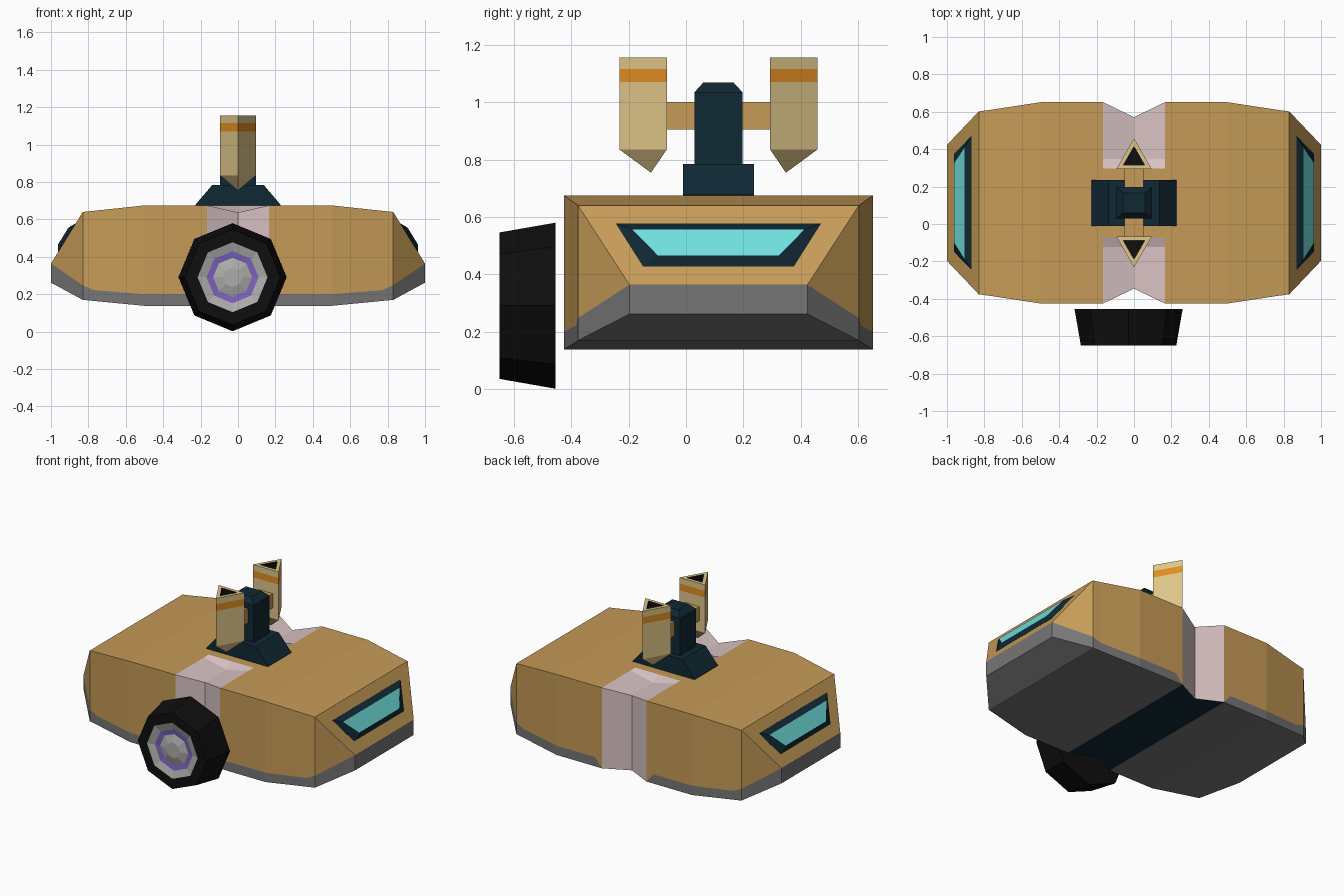
import bpy, bmesh, math

if "Cube" in bpy.data.objects:
    bpy.data.objects.remove(bpy.data.objects["Cube"])


def lin(c):
    c /= 255
    return c / 12.92 if c <= 0.04045 else ((c + 0.055) / 1.055) ** 2.4


PALETTE = {
    "ochre": (198, 155, 87), "grey": (118, 118, 118), "navy": (16, 40, 51),
    "cyan": (112, 224, 221), "cream": (224, 199, 138), "orange": (227, 142, 36),
    "pink": (216, 194, 196), "black": (14, 14, 14), "purple": (124, 98, 186),
    "light_grey": (172, 172, 170),
}
MATS = {}
for key, rgb in PALETTE.items():
    m = bpy.data.materials.new(key)
    m.diffuse_color = (*[lin(c) for c in rgb], 1)
    m.use_nodes = True
    m.node_tree.nodes["Principled BSDF"].inputs["Base Color"].default_value = m.diffuse_color
    MATS[key] = m


def loft(name, rings, colour, start, end):
    """Skin closed rings; colour(i, j) names the colour of ring gap i, segment j."""
    bm = bmesh.new()
    names = []

    def face(verts, col):
        if col not in names:
            names.append(col)
        bm.faces.new(verts).material_index = names.index(col)

    loops = [[bm.verts.new(p) for p in r] for r in rings]
    n = len(loops[0])
    for i in range(len(loops) - 1):
        a, b = loops[i], loops[i + 1]
        for j in range(n):
            k = (j + 1) % n
            face((a[j], a[k], b[k], b[j]), colour(i, j))
    face(loops[0], start)
    face(loops[-1], end)
    bmesh.ops.remove_doubles(bm, verts=bm.verts, dist=0.0005)
    bmesh.ops.recalc_face_normals(bm, faces=bm.faces)
    me = bpy.data.meshes.new(name)
    bm.to_mesh(me)
    bm.free()
    for c in names:
        me.materials.append(MATS[c])
    ob = bpy.data.objects.new(name, me)
    bpy.context.collection.objects.link(ob)
    return ob


CY = 0.113  # middle of the body in y


def rect(hx, hy, z):
    return [(-hx, CY - hy, z), (hx, CY - hy, z), (hx, CY + hy, z), (-hx, CY + hy, z)]


# Hull halves: x, half depth, bottom, grey line, top
STATIONS = [(0.165, 0.538, 0.138, 0.138, 0.675), (0.215, 0.538, 0.138, 0.2, 0.675),
            (0.5, 0.538, 0.138, 0.2, 0.675), (0.77, 0.497, 0.164, 0.222, 0.646),
            (0.83, 0.489, 0.17, 0.248, 0.64), (1.0, 0.31, 0.262, 0.364, 0.364)]
for side, s in (("left", -1), ("right", 1)):
    rings = [[(s * x, CY - h, zb), (s * x, CY - h, zg), (s * x, CY - h, zt),
              (s * x, CY + h, zt), (s * x, CY + h, zg), (s * x, CY + h, zb)]
             for x, h, zb, zg, zt in STATIONS]
    loft("hull_" + side, rings,
         lambda i, j: "grey" if j in (0, 4, 5) else "ochre", "ochre", "grey")

    # Window: bevelled frame rising to a glass pane, following the sloped end
    def on_slope(y, z, out):
        return (s * (0.83 + (0.64 - z) * 0.17 / 0.276 + out), CY + y, z)

    def pane(top, bottom, z1, z0, out):
        return [on_slope(-top, z1, out), on_slope(top, z1, out),
                on_slope(bottom, z0, out), on_slope(-bottom, z0, out)]

    loft("window_" + side,
         [pane(0.358, 0.263, 0.578, 0.428, -0.005), pane(0.358, 0.263, 0.578, 0.428, 0.001),
          pane(0.3, 0.211, 0.557, 0.466, 0.025)],
         lambda i, j: "navy", "navy", "cyan")

# Centre band with V grooves front, back and on top
edge = [0.538, 0.235, 0.185]


def band(x, ends, low):
    front = [(x, CY - ends, 0.138), (x, CY - ends, low), (x, CY - edge[1], low),
             (x, CY - edge[2], 0.675)]
    return front + [(x, 2 * CY - y, z) for _, y, z in reversed(front)]


BAND_COLOURS = ["pink"] * 3 + ["ochre"] + ["pink"] * 3 + ["navy"]
loft("centre_band", [band(-0.165, 0.538, 0.675), band(0, 0.458, 0.637),
                     band(0.165, 0.538, 0.675)],
     lambda i, j: BAND_COLOURS[j], "pink", "pink")

# Turret base and post
loft("turret_base", [rect(0.228, 0.123, 0.66), rect(0.228, 0.123, 0.678),
                     rect(0.137, 0.123, 0.785)],
     lambda i, j: "navy", "navy", "navy")
loft("turret_post", [rect(0.095, 0.084, 0.77), rect(0.095, 0.084, 1.034),
                     rect(0.058, 0.053, 1.068)],
     lambda i, j: "navy", "navy", "navy")
loft("turret_arm", [rect(0.052, 0.185, 0.905), rect(0.052, 0.185, 1.0)],
     lambda i, j: "ochre", "ochre", "ochre")

# Triangular pods: pointed below, hollow mouth above
POD = [(0.755, 0), (0.835, 1), (1.07, 1), (1.115, 1), (1.155, 1), (1.155, 0.6), (1.125, 0.6)]
POD_COLOURS = ["cream", "cream", "orange", "cream", "cream", "black"]
for side, s in (("front", -1), ("back", 1)):
    cy = CY + s * 0.235
    rings = [[(-0.095 * k, cy - s * 0.055 * k, z), (0.095 * k, cy - s * 0.055 * k, z),
              (0, cy + s * 0.11 * k, z)] for z, k in POD[1:]]
    # a tiny blunt tip closes the lower point
    tip = [(x * 0.01, cy + (y - cy) * 0.01, 0.755) for x, y, _ in rings[0]]
    loft("pod_" + side, [tip] + rings, lambda i, j: POD_COLOURS[i], "cream", "black")

# Octagonal front wheel with ringed hub
WHEEL = [(0.289, -0.455), (0.255, -0.65), (0.187, -0.65), (0.139, -0.635),
         (0.104, -0.63), (0.052, -0.645)]
WHEEL_COLOURS = ["black", "black", "light_grey", "purple", "light_grey"]
rings = [[(-0.029 + r * math.sin(k * math.pi / 4), y, 0.291 + r * math.cos(k * math.pi / 4))
          for k in range(8)] for r, y in WHEEL]
loft("front_wheel", rings, lambda i, j: WHEEL_COLOURS[i], "black", "light_grey")
